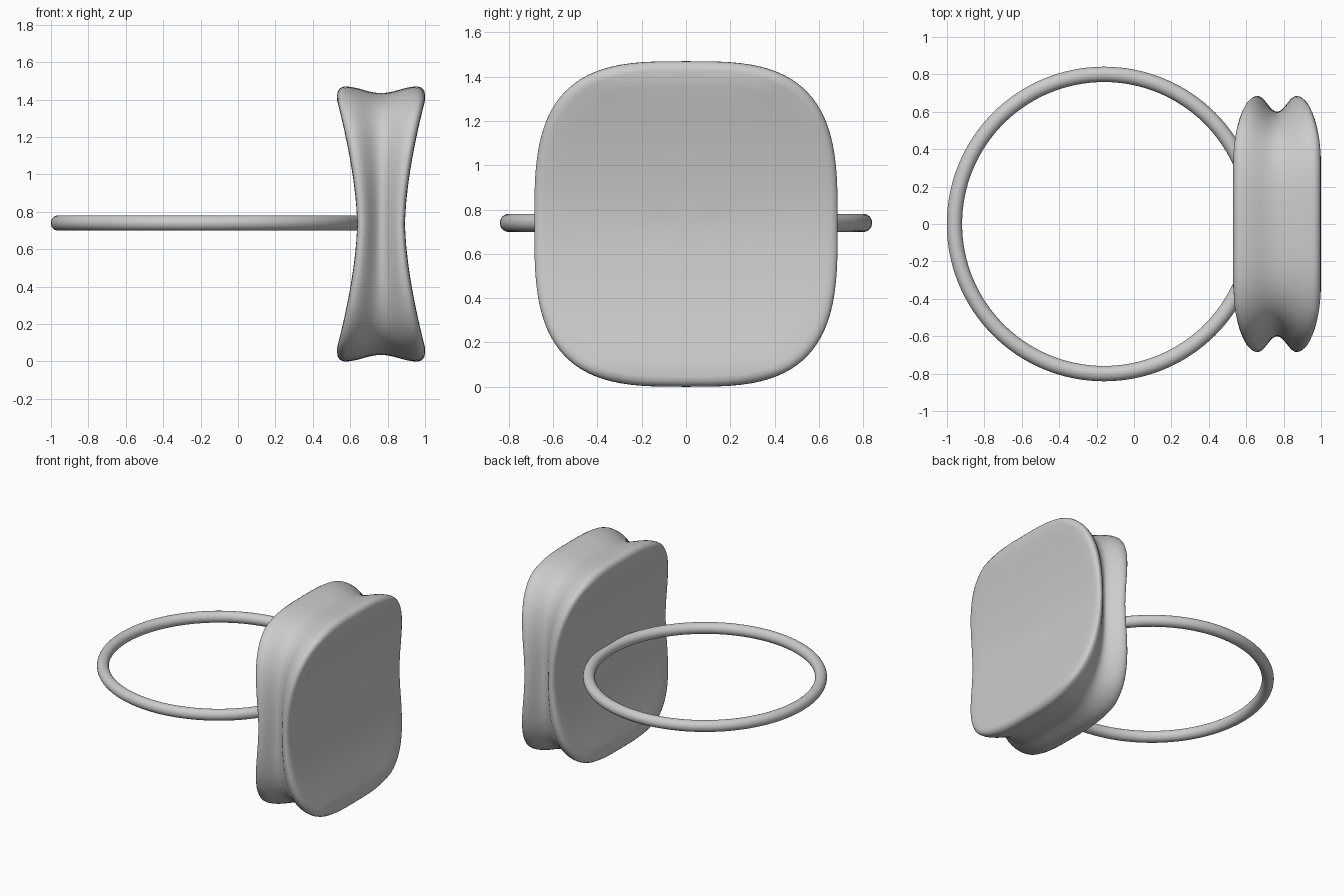
import bpy, bmesh, math

cube = bpy.data.objects.get("Cube")
if cube:
    bpy.data.objects.remove(cube, do_unlink=True)

grey = bpy.data.materials.new("plain grey")
grey.use_nodes = True
grey.diffuse_color = (0.6, 0.6, 0.6, 1)
grey.node_tree.nodes["Principled BSDF"].inputs["Base Color"].default_value = (0.6, 0.6, 0.6, 1)

MID_X, MID_Z = 0.765, 0.735
HALF_Y, HALF_Z = 0.685, 0.735
SEGMENTS = 96
POWER = 2 / 3.2


def finish(obj):
    obj.data.materials.append(grey)
    for poly in obj.data.polygons:
        poly.use_smooth = True


def half_thickness(z):
    # Waisted at mid height, flaring to top and bottom
    return 0.127 + 0.108 * min(abs(z) / 0.66, 1) ** 1.6


def outline_point(angle, side, depth, groove, scale):
    c, s = math.cos(angle), math.sin(angle)
    inset = depth + groove * (0.085 * c * c + 0.035 * s * s)
    y = math.copysign(abs(c) ** POWER, c) * (HALF_Y - inset) * scale
    z = math.copysign(abs(s) ** POWER, s) * (HALF_Z - inset) * scale
    return MID_X + side * half_thickness(z), y, MID_Z + z


# Half section of the plaque: (side, depth, groove, scale) from face to groove
section = [(1, 0.045, 0, k) for k in (0.15, 0.35, 0.55, 0.75, 0.9, 1)]
section += [(0.985, 0.025, 0, 1), (0.94, 0.01, 0, 1), (0.88, 0.002, 0, 1)]
for i in range(9):
    s = 0.82 * (1 - i / 8)
    section.append((s, 0, 0.5 + 0.5 * math.cos(math.pi * s / 0.82), 1))
section += [(-s, d, g, k) for s, d, g, k in reversed(section[:-1])]

# Grooved plaque: loft the section around the rounded square
bm = bmesh.new()
loops = [[bm.verts.new(outline_point(math.tau * j / SEGMENTS, *row))
          for j in range(SEGMENTS)] for row in section]
for a, b in zip(loops, loops[1:]):
    for j in range(SEGMENTS):
        k = (j + 1) % SEGMENTS
        bm.faces.new((a[j], a[k], b[k], b[j]))
for loop, side in ((loops[0], 1), (loops[-1], -1)):
    centre = bm.verts.new((MID_X + side * half_thickness(0), 0, MID_Z))
    for j in range(SEGMENTS):
        bm.faces.new((loop[j], loop[(j + 1) % SEGMENTS], centre))
bmesh.ops.recalc_face_normals(bm, faces=bm.faces)
mesh = bpy.data.meshes.new("grooved_plaque")
bm.to_mesh(mesh)
bm.free()
plaque = bpy.data.objects.new("grooved_plaque", mesh)
bpy.context.collection.objects.link(plaque)
finish(plaque)

# Ring band, partly sunk into the plaque
bpy.ops.mesh.primitive_torus_add(location=(-0.16, 0, 0.74), major_radius=0.8,
                                 minor_radius=0.041, major_segments=128,
                                 minor_segments=24)
band = bpy.context.object
band.name = "ring_band"
finish(band)
